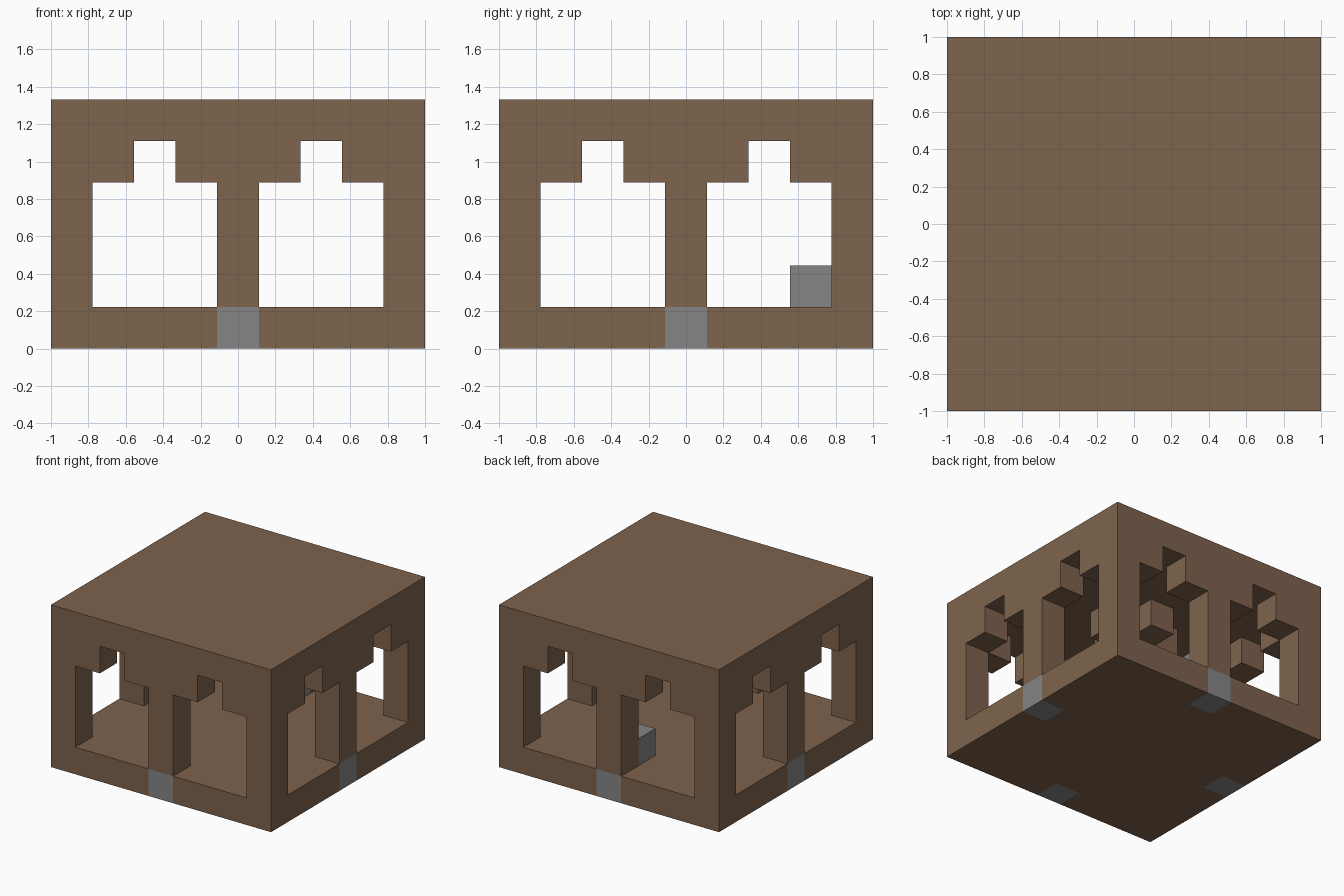
import bpy, bmesh
from math import radians
from mathutils import Vector

cube = bpy.data.objects.get("Cube")
if cube:
    bpy.data.objects.remove(cube, do_unlink=True)

N, H = 9, 6            # blocks along each side, blocks in height
U = 2 / N              # block size
MID, END = N // 2, N - 1


def material(name, rgb):
    m = bpy.data.materials.new(name)
    m.use_nodes = True
    m.diffuse_color = (*rgb, 1)
    m.node_tree.nodes["Principled BSDF"].inputs["Base Color"].default_value = (*rgb, 1)
    return m


brown = material("brown wood", (0.209, 0.125, 0.075))
grey = material("grey stone", (0.235, 0.235, 0.235))


def cells(xs, ys, zs):
    return {(x, y, z) for x in xs for y in ys for z in zs}


side = range(N)
inner = range(1, END)
posts = (0, MID, END)
on_rim = lambda c: c[0] in (0, END) or c[1] in (0, END)

# Stones set into the middle of each base edge
stones = {c for c in cells(posts, posts, [0]) if (c[0] == MID) != (c[1] == MID)}
# Solid slabs at the bottom and the top
floor = cells(side, side, [0]) - stones
roof = cells(side, side, [H - 1])
# Posts at the corners and the middle of every side
pillars = {c for c in cells(posts, posts, range(1, H - 1)) if on_rim(c)}
# Brackets beside the posts, leaving a notch over each opening
notches = (2, END - 2)
lintels = {c for c in cells(side, side, [H - 2])
           if on_rim(c) and c[0] not in notches and c[1] not in notches} - pillars
# Cross hanging from the middle of the ceiling
cross = {c for c in cells(inner, inner, [H - 2])
         if abs(c[0] - MID) + abs(c[1] - MID) <= 1}
# Loose stone indoors against the back middle post
loose = {(MID, END - 1, 1)}

parts = [("base_stones", stones, grey), ("floor", floor, brown),
         ("roof", roof, brown), ("pillars", pillars, brown),
         ("lintel_brackets", lintels, brown),
         ("ceiling_cross", cross, brown), ("loose_stone", loose, grey)]
filled = set().union(*(p[1] for p in parts))


def build(name, blocks, mat):
    """Make one part from its blocks, keeping only the exposed faces."""
    bm = bmesh.new()
    for block in sorted(blocks):
        centre = Vector(block) + Vector((0.5, 0.5, 0.5))
        for axis in range(3):
            for sign in (-1, 1):
                n = Vector((0, 0, 0))
                n[axis] = sign
                if tuple(int(v) for v in Vector(block) + n) in filled:
                    continue
                a = Vector((0, 0, 0))
                a[(axis + 1) % 3] = 0.5
                b = n.cross(a)
                mid = centre + n / 2
                corners = (mid - a - b, mid + a - b, mid + a + b, mid - a + b)
                bm.faces.new([bm.verts.new((p - Vector((N / 2, N / 2, 0))) * U)
                              for p in corners])
    bmesh.ops.remove_doubles(bm, verts=bm.verts, dist=0.001)
    bmesh.ops.dissolve_limit(bm, angle_limit=radians(1), verts=bm.verts, edges=bm.edges)
    mesh = bpy.data.meshes.new(name)
    bm.to_mesh(mesh)
    bm.free()
    mesh.materials.append(mat)
    bpy.context.collection.objects.link(bpy.data.objects.new(name, mesh))


for part in parts:
    build(*part)
